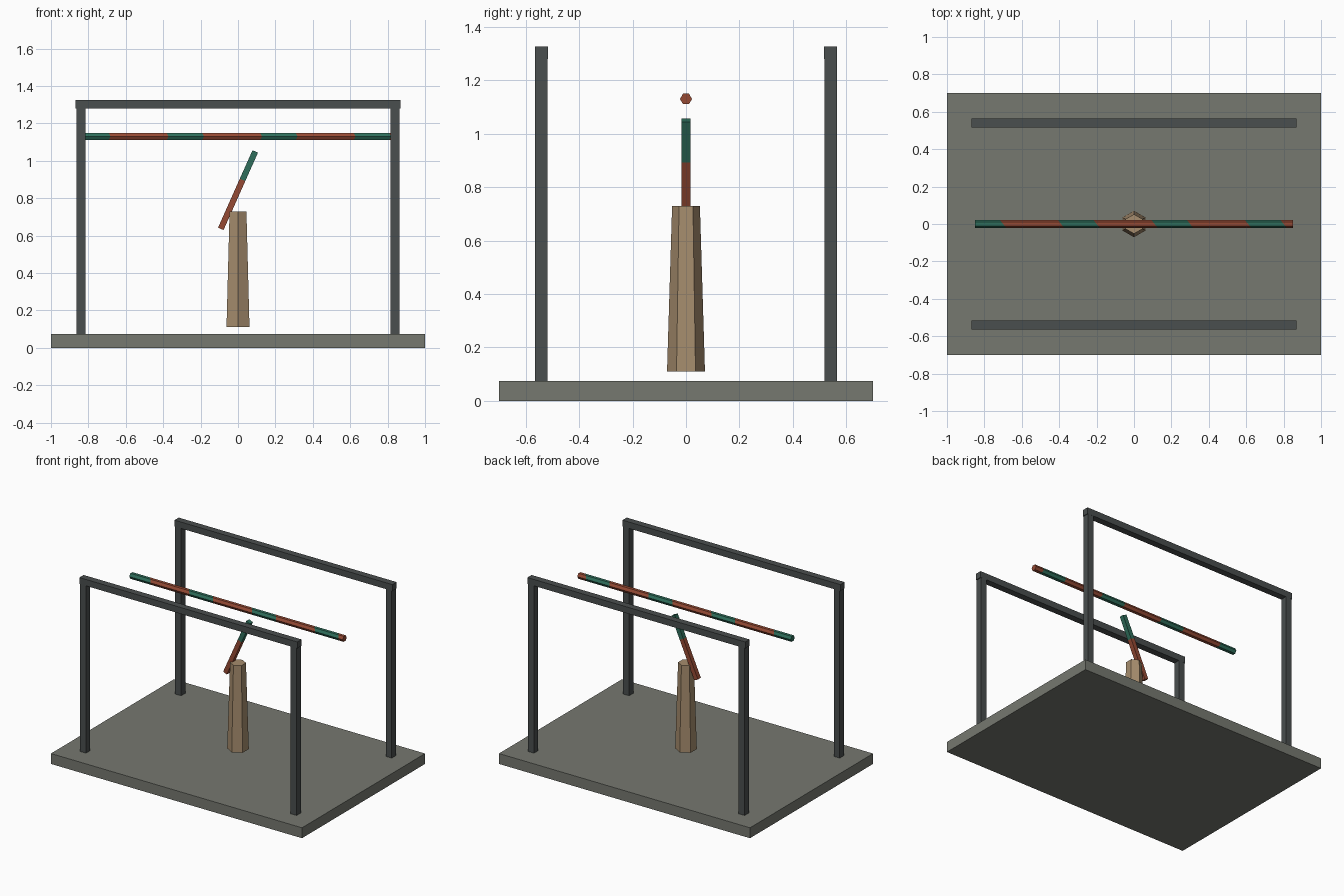
import bpy, bmesh, math
from mathutils import Matrix, Vector

if "Cube" in bpy.data.objects:
    bpy.data.objects.remove(bpy.data.objects["Cube"])


def material(name, rgb):
    m = bpy.data.materials.new(name)
    m.diffuse_color = (*rgb, 1)
    m.use_nodes = True
    m.node_tree.nodes["Principled BSDF"].inputs["Base Color"].default_value = m.diffuse_color
    return m


stone = material("grey stone", (0.18, 0.188, 0.162))
iron = material("dark iron", (0.068, 0.077, 0.077))
wood = material("tan wood", (0.38, 0.265, 0.155))
red = material("brick red", (0.30, 0.068, 0.034))
teal = material("deep teal", (0.028, 0.155, 0.105))


def add(name, bm, *mats):
    bmesh.ops.recalc_face_normals(bm, faces=bm.faces)
    me = bpy.data.meshes.new(name)
    bm.to_mesh(me)
    bm.free()
    for m in mats:
        me.materials.append(m)
    ob = bpy.data.objects.new(name, me)
    bpy.context.collection.objects.link(ob)
    return ob


def box(name, center, size, mat):
    bm = bmesh.new()
    bmesh.ops.create_cube(bm, size=1, matrix=Matrix.Translation(center) @ Matrix.Diagonal((*size, 1)))
    return add(name, bm, mat)


def cut(bm, point, normal):
    bmesh.ops.bisect_plane(bm, geom=bm.verts[:] + bm.edges[:] + bm.faces[:],
                           plane_co=point, plane_no=normal)


# base slab
box("base", (0, 0, 0.0375), (2, 1.4, 0.075), stone)

# two frames, each with two posts and a top rail
for side, y in (("front", -0.541), ("back", 0.541)):
    for end, x in (("left", -0.839), ("right", 0.839)):
        box(f"{side}_{end}_post", (x, y, 0.6775), (0.047, 0.047, 1.205), iron)
    box(f"{side}_rail", (0, y, 1.303), (1.736, 0.048, 0.046), iron)

# six-sided tapered pedestal, corners pointing along y
bm = bmesh.new()
bmesh.ops.create_cone(bm, cap_ends=True, segments=6, radius1=0.071, radius2=0.052, depth=0.62,
                      matrix=Matrix.Translation((0, 0, 0.42)))
if abs(max(v.co.y for v in bm.verts) - 0.071) > 0.001:
    bmesh.ops.rotate(bm, verts=bm.verts, matrix=Matrix.Rotation(math.pi / 6, 3, 'Z'))
add("pedestal", bm, wood)

# long six-sided bar with slanted red and teal bands
SLANT, PERIOD, START, RED = 0.8, 0.5, -0.70, 0.31
bm = bmesh.new()
bmesh.ops.create_cone(bm, cap_ends=True, segments=6, radius1=0.0225, radius2=0.0225, depth=1.7,
                      matrix=Matrix.Rotation(math.pi / 2, 4, 'Y'))
if abs(max(v.co.y for v in bm.verts) - 0.0225) > 0.001:
    bmesh.ops.rotate(bm, verts=bm.verts, matrix=Matrix.Rotation(math.pi / 6, 3, 'X'))
for i in range(4):
    for x in (START + i * PERIOD, START + i * PERIOD + RED):
        if x < 0.83:
            cut(bm, (x, 0, 0), (1, SLANT, 0))
for f in bm.faces:
    c = f.calc_center_median()
    f.material_index = 0 if (c.x + SLANT * c.y - START) % PERIOD < RED else 1
add("overhead_bar", bm, red, teal).location = (0, 0, 1.13)

# leaning square stick, teal at its upper end
bm = bmesh.new()
bmesh.ops.create_cube(bm, size=1, matrix=Matrix.Diagonal((0.032, 0.033, 0.453, 1)))
cut(bm, (0, 0, 0.06), (0, 0, 1))
for f in bm.faces:
    f.material_index = int(f.calc_center_median().z > 0.06)
stick = add("leaning_stick", bm, red, teal)
stick.location = (0, 0, 0.843)
stick.rotation_euler = (0, math.radians(24), 0)
